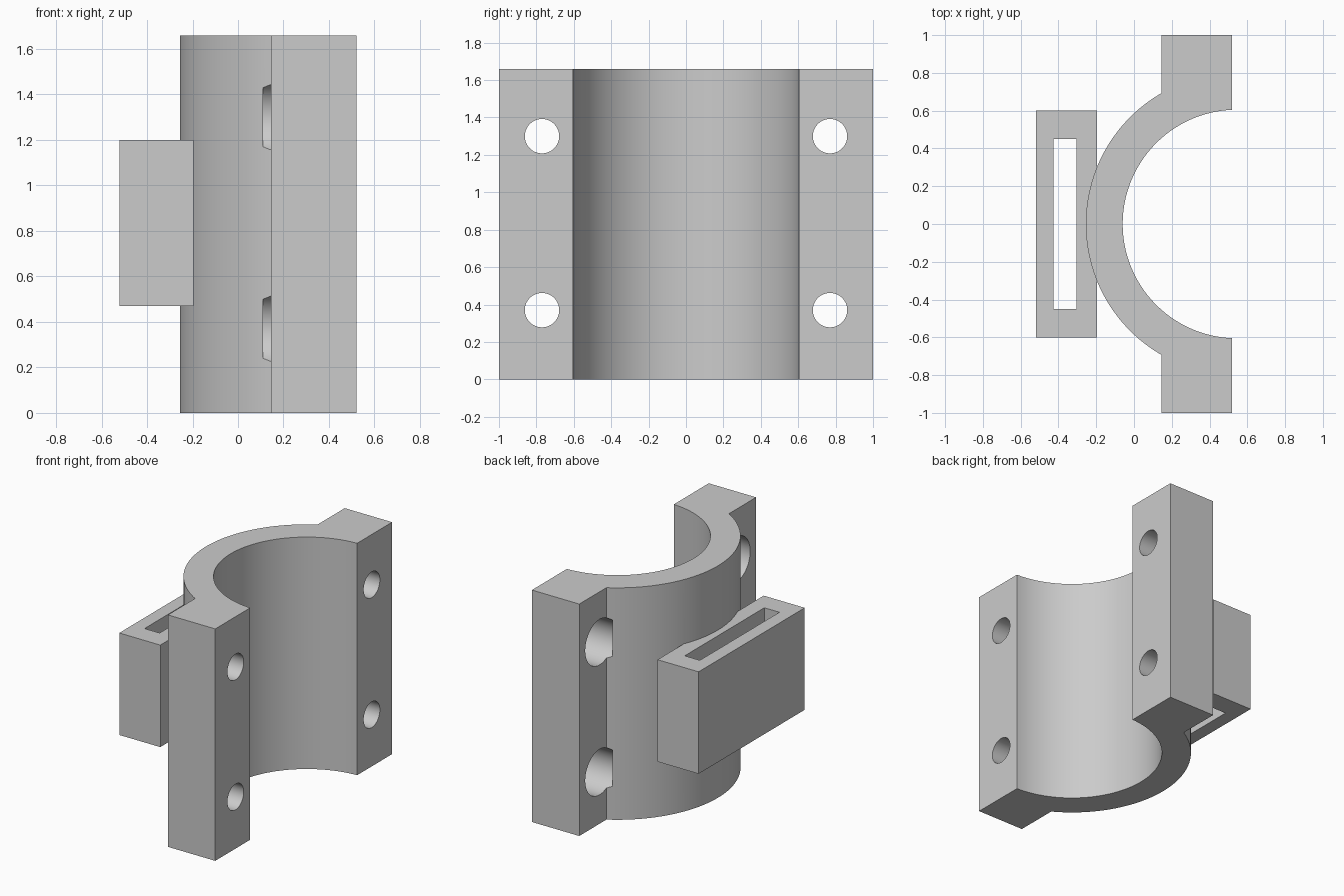
import bpy, bmesh
from math import acos, cos, sin, pi
from mathutils import Matrix, Vector

cube = bpy.data.objects.get("Cube")
if cube:
    bpy.data.objects.remove(cube, do_unlink=True)

grey = bpy.data.materials.new("plain grey")
grey.use_nodes = True
grey.diffuse_color = (0.6, 0.6, 0.6, 1)
grey.node_tree.nodes["Principled BSDF"].inputs["Base Color"].default_value = (0.6, 0.6, 0.6, 1)


def finish(name, bm):
    bmesh.ops.recalc_face_normals(bm, faces=bm.faces)
    mesh = bpy.data.meshes.new(name)
    bm.to_mesh(mesh)
    bm.free()
    mesh.materials.append(grey)
    obj = bpy.data.objects.new(name, mesh)
    bpy.context.collection.objects.link(obj)
    return obj


def extrusion(name, outline, z0, z1):
    bm = bmesh.new()
    face = bm.faces.new([bm.verts.new((x, y, z0)) for x, y in outline])
    new = bmesh.ops.extrude_face_region(bm, geom=[face])["geom"]
    tops = [g for g in new if isinstance(g, bmesh.types.BMVert)]
    bmesh.ops.translate(bm, verts=tops, vec=(0, 0, z1 - z0))
    return finish(name, bm)


def block(name, x0, x1, y, z0, z1):
    return extrusion(name, [(x0, -y), (x1, -y), (x1, y), (x0, y)], z0, z1)


def rod(name, x0, x1, y, z, radius):
    bm = bmesh.new()
    place = Matrix.Translation(Vector(((x0 + x1) / 2, y, z))) @ Matrix.Rotation(pi / 2, 4, "Y")
    bmesh.ops.create_cone(bm, cap_ends=True, segments=48, radius1=radius,
                          radius2=radius, depth=x1 - x0, matrix=place)
    return finish(name, bm)


def combine(target, tool, operation):
    tool.hide_render = True
    mod = target.modifiers.new(operation.title(), "BOOLEAN")
    mod.operation = operation
    mod.solver = "EXACT"
    mod.object = tool
    bpy.context.view_layer.objects.active = target
    bpy.ops.object.modifier_apply(modifier=mod.name)
    bpy.data.objects.remove(tool, do_unlink=True)


def arc(radius, x_end, steps=64):
    # Arc opening toward +x, from the +y end to the -y end
    a = acos((x_end - CENTRE) / radius)
    angles = [a + (2 * pi - 2 * a) * i / steps for i in range(steps + 1)]
    return [(CENTRE + radius * cos(t), radius * sin(t)) for t in angles]


CENTRE, HEIGHT = 0.545, 1.66
FRONT, BACK = 0.52, 0.145

# Half-pipe clamp with a flange on each side
outline = ([(FRONT, 1), (BACK, 1)] + arc(0.8, BACK) + [(BACK, -1), (FRONT, -1)]
           + arc(0.605, FRONT)[::-1])
clamp = extrusion("clamp_bracket", outline, 0, HEIGHT)

# Strap holder joined to the curved back, with a vertical slot
combine(clamp, block("strap_holder", -0.52, -0.195, 0.6, 0.47, 1.2), "UNION")
combine(clamp, block("slot_cutter", -0.425, -0.305, 0.45, 0.4, 1.3), "DIFFERENCE")

# Bolt holes with wide counterbores from behind
for y in (-0.77, 0.77):
    for z in (0.37, 1.3):
        combine(clamp, rod("bolt_cutter", 0.2, 0.6, y, z, 0.092), "DIFFERENCE")
        combine(clamp, rod("counterbore_cutter", 0.11, 0.385, y, z, 0.163), "DIFFERENCE")

# Smooth curves, crisp edges
bpy.ops.object.select_all(action="DESELECT")
clamp.select_set(True)
bpy.context.view_layer.objects.active = clamp
bpy.ops.object.shade_smooth_by_angle(angle=pi / 6)
